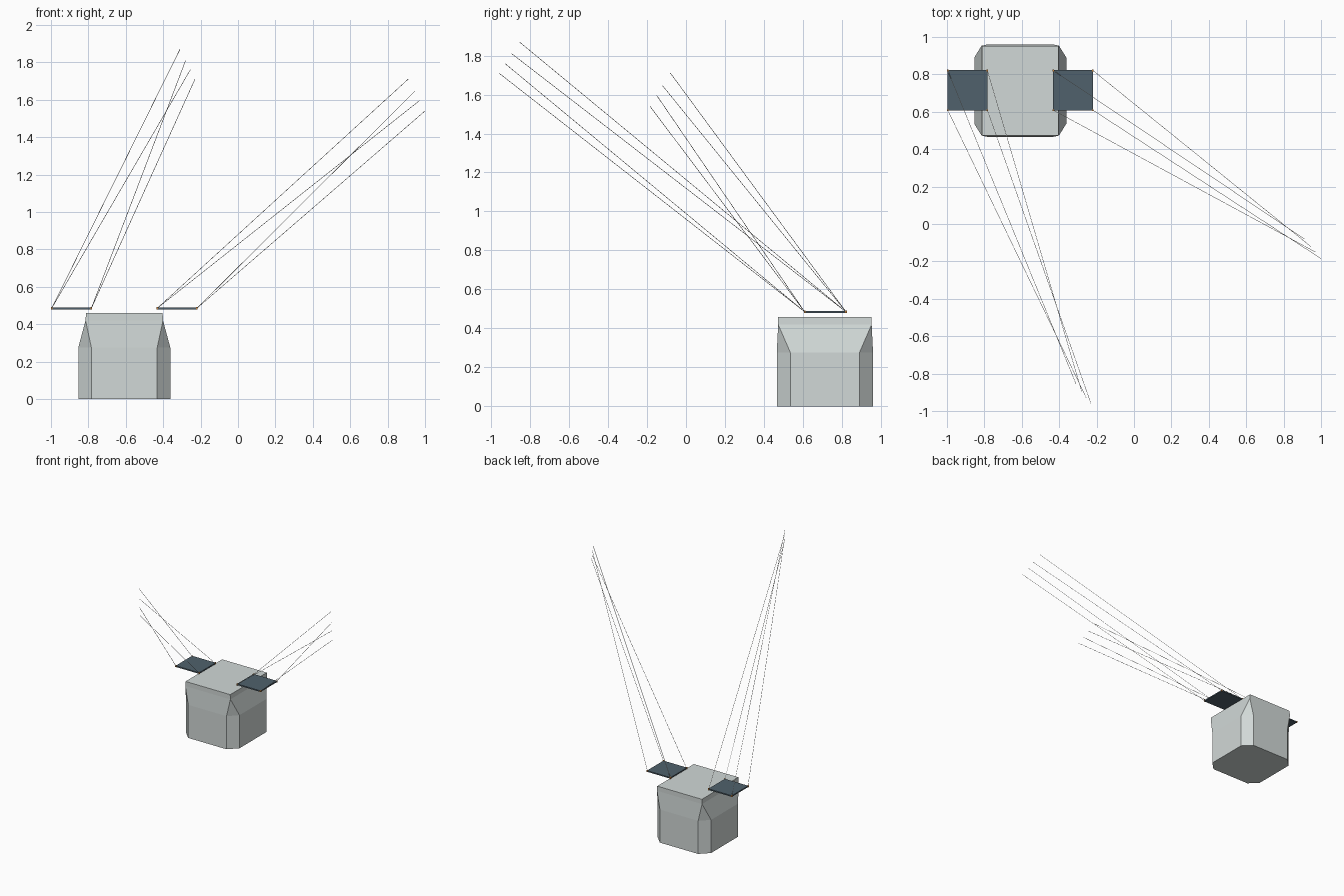
import bpy, bmesh
from mathutils import Vector

if "Cube" in bpy.data.objects:
    bpy.data.objects.remove(bpy.data.objects["Cube"])


def material(name, rgb):
    m = bpy.data.materials.new(name)
    m.diffuse_color = (*rgb, 1)
    m.use_nodes = True
    m.node_tree.nodes["Principled BSDF"].inputs["Base Color"].default_value = m.diffuse_color
    return m


GREY = material("pale grey", (0.64, 0.69, 0.68))
SLATE = material("slate blue", (0.08, 0.12, 0.15))
CABLE = material("light cable", (0.68, 0.68, 0.66))
ORANGE = material("orange fitting", (0.65, 0.25, 0.05))


def finish(name, bm, mat):
    bmesh.ops.recalc_face_normals(bm, faces=bm.faces)
    me = bpy.data.meshes.new(name)
    bm.to_mesh(me)
    bm.free()
    me.materials.append(mat)
    ob = bpy.data.objects.new(name, me)
    bpy.context.collection.objects.link(ob)
    return ob


def octagon(hx, hy, c):
    """Rectangle outline with corners cut by c."""
    return [(hx, -hy + c), (hx, hy - c), (hx - c, hy), (-hx + c, hy),
            (-hx, hy - c), (-hx, -hy + c), (-hx + c, -hy), (hx - c, -hy)]


def box(name, centre, size, mat):
    bm = bmesh.new()
    bmesh.ops.create_cube(bm, size=1)
    for v in bm.verts:
        v.co = Vector([v.co[i] * size[i] + centre[i] for i in range(3)])
    return finish(name, bm, mat)


def rod(name, a, b, r, mat):
    a, b = Vector(a), Vector(b)
    bm = bmesh.new()
    bmesh.ops.create_cone(bm, cap_ends=True, segments=6, radius1=r, radius2=r,
                          depth=(b - a).length)
    ob = finish(name, bm, mat)
    ob.location = (a + b) / 2
    ob.rotation_mode = 'QUATERNION'
    ob.rotation_quaternion = (b - a).to_track_quat('Z', 'Y')
    return ob


# Body: block with cut corners that run out to a square top
bm = bmesh.new()
levels = [(0, 0.246, 0.247, 0.07), (0.275, 0.246, 0.247, 0.07),
          (0.42, 0.207, 0.24, 0), (0.459, 0.205, 0.24, 0)]
rings = [[bm.verts.new((x - 0.608, y + 0.713, z)) for x, y in octagon(hx, hy, c)]
         for z, hx, hy, c in levels]
for lo, hi in zip(rings, rings[1:]):
    for i in range(8):
        j = (i + 1) % 8
        bm.faces.new((lo[i], lo[j], hi[j], hi[i]))
bm.faces.new(rings[0])
bm.faces.new(rings[-1])
bmesh.ops.remove_doubles(bm, verts=bm.verts, dist=0.0005)
finish("body", bm, GREY)

# Panels with a fitting and a long cable at each corner
SETS = {
    "left": (-0.890, [(-0.31, -0.855, 1.87), (-0.28, -0.895, 1.81),
                      (-0.255, -0.93, 1.76), (-0.23, -0.96, 1.71)]),
    "right": (-0.326, [(0.91, -0.08, 1.71), (0.945, -0.12, 1.645),
                       (0.97, -0.15, 1.595), (1.0, -0.185, 1.54)]),
}
CORNERS = [(-1, 1), (1, 1), (-1, -1), (1, -1)]
for side, (cx, ends) in SETS.items():
    box(side + "_panel", (cx, 0.715, 0.484), (0.216, 0.216, 0.01), SLATE)
    for n, ((sx, sy), end) in enumerate(zip(CORNERS, ends), 1):
        corner = (cx + sx * 0.106, 0.715 + sy * 0.106, 0.485)
        box(f"{side}_fitting_{n}", corner, (0.009, 0.009, 0.014), ORANGE)
        rod(f"{side}_cable_{n}", corner, end, 0.0013, CABLE)
